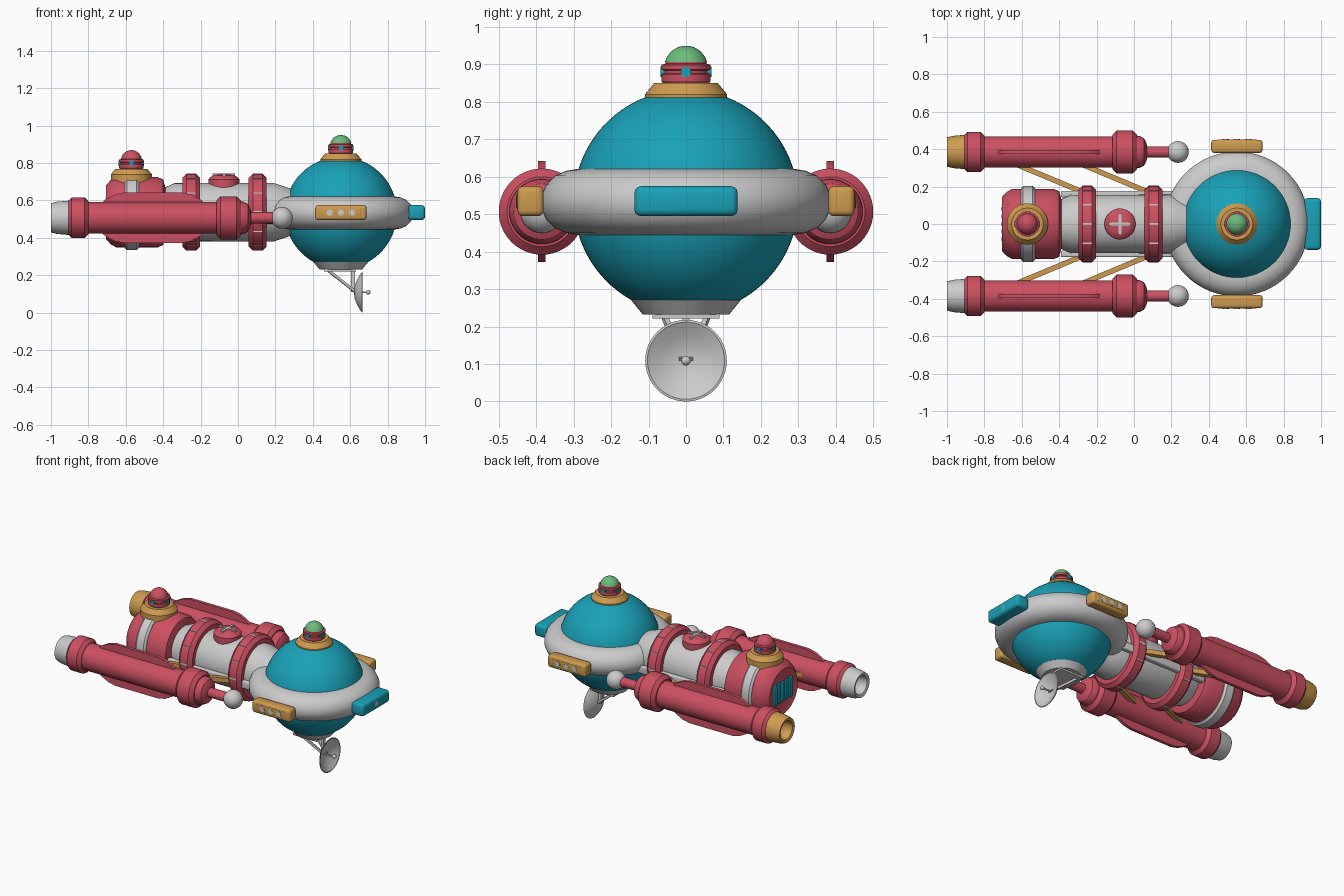
import bpy, bmesh
from math import sin, cos, pi, radians
from mathutils import Vector, Matrix

if "Cube" in bpy.data.objects:
    bpy.data.objects.remove(bpy.data.objects["Cube"])

def material(name, rgb):
    m = bpy.data.materials.new(name)
    m.diffuse_color = (*rgb, 1)
    m.use_nodes = True
    m.node_tree.nodes["Principled BSDF"].inputs["Base Color"].default_value = m.diffuse_color
    return m

TEAL = material("teal", (0.01, 0.36, 0.48))
RED = material("red", (0.6, 0.08, 0.12))
GOLD = material("gold", (0.62, 0.33, 0.08))
GREEN = material("green", (0.15, 0.5, 0.2))

def finish(bm, name, mat=None, angle=30):
    bmesh.ops.recalc_face_normals(bm, faces=bm.faces[:])
    me = bpy.data.meshes.new(name)
    bm.to_mesh(me)
    bm.free()
    ob = bpy.data.objects.new(name, me)
    bpy.context.collection.objects.link(ob)
    if mat:
        me.materials.append(mat)
    bpy.ops.object.select_all(action='DESELECT')
    ob.select_set(True)
    bpy.context.view_layer.objects.active = ob
    bpy.ops.object.shade_smooth_by_angle(angle=radians(angle))
    return ob

def lathe(name, profile, loc, mat=None, axis='Z', segs=48):
    """Turn (radius, height) points round an axis through loc."""
    bm = bmesh.new()
    rot = Vector((0, 0, 1)).rotation_difference(
        Vector({'Z': (0, 0, 1), 'X': (1, 0, 0), 'Y': (0, 1, 0)}[axis])).to_matrix()
    rings = []
    for r, h in profile:
        n = segs if r > 1e-5 else 1
        rings.append([bm.verts.new(rot @ Vector((r * cos(2*pi*i/segs), r * sin(2*pi*i/segs), h))
                                   + Vector(loc)) for i in range(n)])
    for a, b in zip(rings, rings[1:]):
        for i in range(segs):
            j = (i + 1) % segs
            vs = [a[i % len(a)], a[j % len(a)], b[j % len(b)], b[i % len(b)]]
            bm.faces.new(list(dict.fromkeys(vs)))
    for end in (rings[0], rings[-1]):
        if len(end) > 1:
            bm.faces.new(end)
    return finish(bm, name, mat)

def arc(r, a0, a1, n=10, h=0.0):
    """Profile points on a circle, from latitude a0 to a1."""
    return [(max(0, r * cos(radians(a0 + (a1-a0)*i/n))), h + r * sin(radians(a0 + (a1-a0)*i/n)))
            for i in range(n + 1)]

def box(name, loc, size, mat=None, bevel=0.0):
    bm = bmesh.new()
    bmesh.ops.create_cube(bm, size=1, matrix=Matrix.Translation(loc) @ Matrix.Diagonal((*size, 1)))
    if bevel:
        bmesh.ops.bevel(bm, geom=bm.edges[:], offset=bevel, segments=3, profile=0.5, affect='EDGES')
    return finish(bm, name, mat)

def bar(name, a, b, w, h, mat=None):
    a, b = Vector(a), Vector(b)
    bm = bmesh.new()
    bmesh.ops.create_cube(bm, size=1, matrix=Matrix.Translation((a + b) / 2)
                          @ (b - a).to_track_quat('X', 'Z').to_matrix().to_4x4()
                          @ Matrix.Diagonal(((b - a).length, w, h, 1)))
    return finish(bm, name, mat)

def band(r, x0, x1, c=0.02):
    """Chamfered collar profile."""
    return [(r - c, x0), (r, x0 + c), (r, x1 - c), (r - c, x1)]

def beacon(name, x, z, mat):
    lathe(name + "_base", [(.11, z - .05), (.11, z + .006), (.085, z + .036), (.06, z + .036)],
          (x, 0, 0), GOLD)
    lathe(name + "_lamp", [(.058, z + .03), (.066, z + .042), (.066, z + .06), (.058, z + .062),
                           (.058, z + .07), (.066, z + .072), (.066, z + .085), (.056, z + .088)]
          + arc(.056, 8, 90, 8, z + .08), (x, 0, 0), mat)
    for k in range(4):
        d = (cos(k*pi/2) * .058, sin(k*pi/2) * .058)
        lathe(f"{name}_light_{k}", [(.014, -.01), (.014, .01)], (x + d[0], d[1], z + .066),
              TEAL, 'XY'[k % 2], 16)

# Main sphere and saucer rim
CX, CZ = 0.55, 0.533
lathe("cabin_sphere", arc(.3, -61, 73, 32), (CX, 0, CZ), TEAL, segs=64)
lathe("saucer_rim", [(.26, -.087), (.29, -.088), (.32, -.083), (.35, -.07), (.374, -.046), (.387, -.015),
                     (.387, .015), (.374, .046), (.35, .07), (.32, .083), (.29, .088), (.26, .087)],
      (CX, 0, CZ), segs=64)
beacon("cabin_beacon", CX, .814, RED)
lathe("cabin_beacon_cap", arc(.058, 15, 90, 8), (CX, 0, .892), GREEN)
lathe("cabin_foot", [(.14, .29), (.146, .27), (.115, .232)], (CX, 0, 0))

# Rim light boxes
box("front_lamp_box", (.955, 0, .535), (.09, .276, .08), TEAL, .018)
lathe("front_lamp", [(.018, .995), (.018, 1.0)], (0, 0, .535), None, 'X', 20)
for s in (-1, 1):
    tag = "left" if s > 0 else "right"
    box(f"{tag}_lamp_box", (CX, s * .415, .535), (.274, .07, .08), GOLD, .015)
    box(f"{tag}_lamp_panel", (CX, s * .448, .535), (.21, .008, .045), GOLD, .003)
    for k in (-1, 0, 1):
        lathe(f"{tag}_lamp_{k+2}", [(.017, -.004), (.017, .004)],
              (CX + k * .06, s * .45, .535), None, 'Y', 16)

# Dish antenna under the cabin
box("dish_mount", (.545, 0, .228), (.17, .18, .014))
lathe("dish", [(0, .62), (.035, .624), (.07, .638), (.095, .653), (.109, .664), (.103, .665),
               (.09, .658), (.066, .645), (.033, .632), (0, .629)], (0, 0, .109), None, 'X')
lathe("dish_feed", [(.005, .625), (.005, .685)] + arc(.013, -60, 90, 8, .696), (0, 0, .109), None, 'X', 16)
for s in (-1, 1):
    bar(f"dish_strut_{s+2}", (.47, s * .06, .235), (.63, s * .012, .11), .014, .014)
bar("dish_post", (.615, 0, .235), (.615, 0, .11), .02, .02)

# Fuselage along x
AX = (0, 0, .537)
lathe("fuselage", [(.12, -.45), (.128, -.40), (.155, -.34), (.157, .19), (.14, .24), (.12, .30)], AX, None, 'X')
for i, x in enumerate((-.25, .105)):
    lathe(f"fuselage_ring_{i+1}", band(.205, x - .048, x + .048, .022), AX, RED, 'X')
    for k in range(12):
        a = 2*pi*k/12
        p = Vector((0, .2 * cos(a), .537 + .2 * sin(a)))
        bar(f"ring_{i+1}_rib_{k+1}", p + Vector((x - .025, 0, 0)), p + Vector((x + .025, 0, 0)), .012, .012)
lathe("rear_engine", [(.1, -.69), (.145, -.705), (.172, -.68), (.188, -.65), (.188, -.43), (.175, -.40), (.12, -.385)],
      AX, RED, 'X')
lathe("rear_engine_band", band(.203, -.605, -.53, .012), AX, None, 'X')
for s in (-1, 1):
    box(f"fuselage_rail_{s+2}", (-.08, s * .16, .50), (.62, .035, .05), None, .008)
for k in range(5):
    box(f"rear_grille_{k+1}", (-.7, (k - 2) * .04, .537), (.016, .026, .13), TEAL, .004)
lathe("hatch", [(.083, .67), (.083, .712), (.072, .726), (.05, .736), (0, .742)], (-.075, 0, 0), RED)
for a in (0, pi/2):
    d = Vector((cos(a), sin(a), 0)) * .06
    bar(f"hatch_bar_{int(a)}", Vector((-.075, 0, .735)) - d, Vector((-.075, 0, .735)) + d, .014, .016)
beacon("rear_beacon", -.57, .733, RED)

# Side thrusters, their fins and struts
for s in (-1, 1):
    tag = "left" if s > 0 else "right"
    c = (0, s * .385, .507)
    lathe(f"{tag}_thruster_tube", [(.084, -.86), (.084, -.06)], c, RED, 'X')
    lathe(f"{tag}_thruster_nozzle", [(.04, -.93), (.055, -.95), (.06, -.995), (.078, -1.0), (.086, -.97), (.093, -.89)],
          c, GOLD if s > 0 else None, 'X')
    lathe(f"{tag}_thruster_rear_collar", band(.108, -.91, -.80, .02), c, RED, 'X')
    lathe(f"{tag}_thruster_front_collar", band(.115, -.115, .015, .022), c, RED, 'X')
    lathe(f"{tag}_thruster_nose", [(.088, 0), (.086, .03), (.074, .053), (.05, .066), (.03, .07), (.03, .2)], c, RED, 'X')
    lathe(f"{tag}_thruster_ball", arc(.058, -90, 90, 16, .235), c, None, 'X', 32)
    # thin rounded fin showing above and below the tube
    bm = bmesh.new()
    half = [(-.74, .07), (-.71, .098), (-.66, .124), (-.61, .135), (-.30, .135), (-.25, .124), (-.20, .098), (-.17, .07)]
    outline = half + [(x, -h) for x, h in reversed(half)]
    f = bm.faces.new([bm.verts.new((x, c[1] - .01, c[2] + h)) for x, h in outline])
    ext = bmesh.ops.extrude_face_region(bm, geom=[f])
    bmesh.ops.translate(bm, vec=(0, .02, 0), verts=[v for v in ext["geom"] if isinstance(v, bmesh.types.BMVert)])
    finish(bm, f"{tag}_thruster_fin", RED)
    # slanted struts to the fuselage
    for i, x in enumerate((-.62, -.27)):
        bar(f"{tag}_strut_{i+1}", (x, s * .315, .507), (x + .42, s * .14, .507), .028, .03, GOLD)
